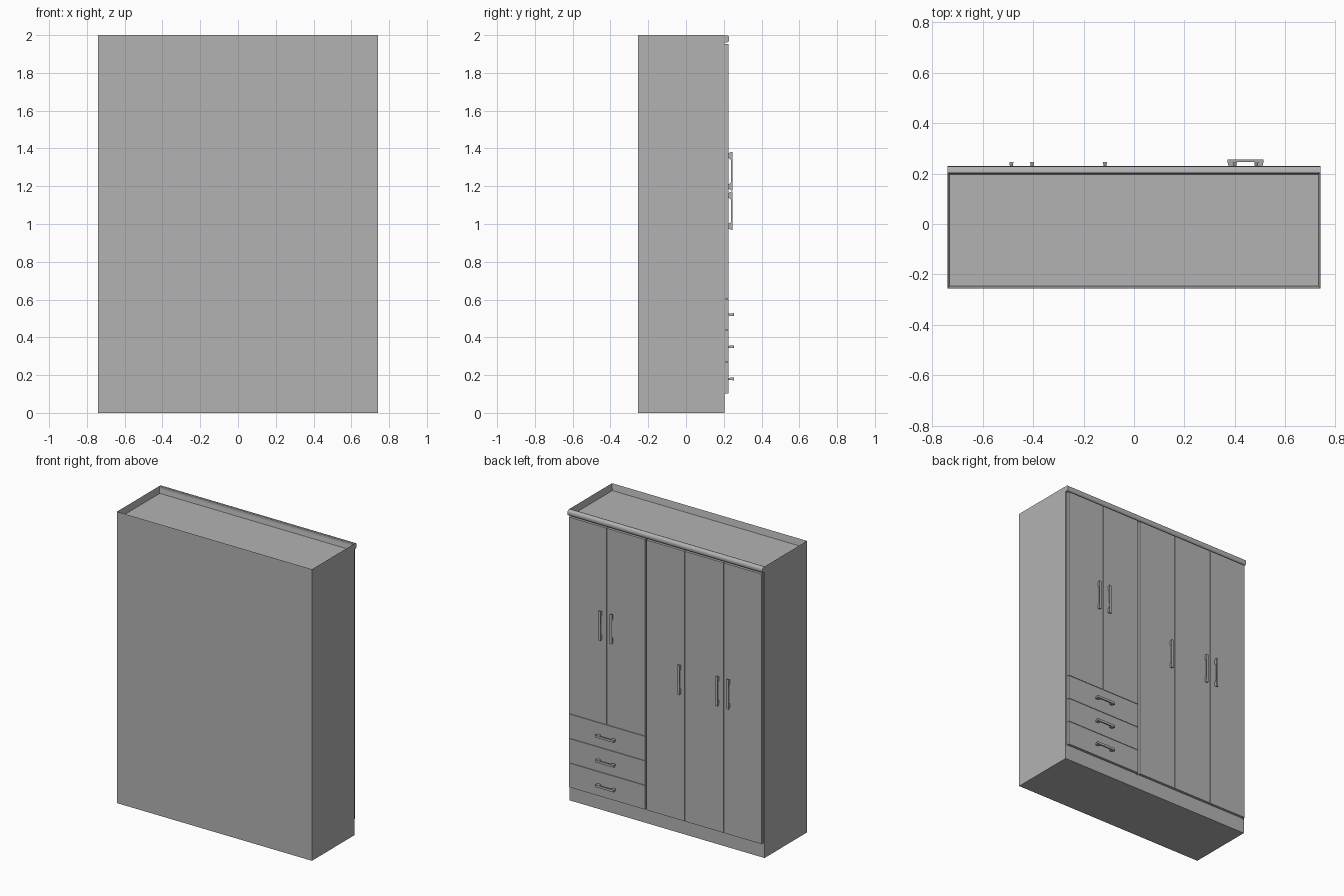
import bpy
import bmesh
from mathutils import Matrix, Vector

cube = bpy.data.objects.get("Cube")
if cube:
    bpy.data.objects.remove(cube, do_unlink=True)

grey = bpy.data.materials.new("wardrobe_grey")
grey.use_nodes = True
grey.diffuse_color = (0.45, 0.45, 0.45, 1)
grey.node_tree.nodes["Principled BSDF"].inputs["Base Color"].default_value = (0.45, 0.45, 0.45, 1)

HALF_W, BACK, FACE, DOOR_FACE = 0.74, -0.255, 0.205, 0.226


def finish(name, bm):
    bmesh.ops.recalc_face_normals(bm, faces=bm.faces)
    mesh = bpy.data.meshes.new(name)
    bm.to_mesh(mesh)
    bm.free()
    mesh.materials.append(grey)
    obj = bpy.data.objects.new(name, mesh)
    bpy.context.collection.objects.link(obj)
    return obj


def box(name, x, y, z):
    bm = bmesh.new()
    size = [b - a for a, b in (x, y, z)]
    mid = [(a + b) / 2 for a, b in (x, y, z)]
    bmesh.ops.create_cube(bm, size=1, matrix=Matrix.Translation(mid) @ Matrix.Diagonal((*size, 1)))
    return finish(name, bm)


def extrude(bm, points, offset):
    face = bm.faces.new([bm.verts.new(p) for p in points])
    new = bmesh.ops.extrude_face_region(bm, geom=[face])["geom"]
    bmesh.ops.translate(bm, vec=offset, verts=[g for g in new if isinstance(g, bmesh.types.BMVert)])


# Carcass with a shallow open tray on top
carcass = box("carcass", (-HALF_W, HALF_W), (BACK, FACE), (0, 2))
bm = bmesh.new()
bm.from_mesh(carcass.data)
top = max(bm.faces, key=lambda f: f.calc_center_median().z)
bmesh.ops.inset_region(bm, faces=[top], thickness=0.012)
bmesh.ops.translate(bm, vec=(0, 0, -0.045), verts=top.verts)
bm.to_mesh(carcass.data)
bm.free()

# Rounded cornice along the top of the door side
bm = bmesh.new()
profile = [(FACE - 0.003, 1.999), (0.218, 1.999), (0.224, 1.996), (0.228, 1.989),
           (0.229, 1.98), (0.228, 1.971), (0.224, 1.964), (0.218, 1.961), (FACE - 0.003, 1.961)]
extrude(bm, [(-HALF_W, y, z) for y, z in profile], (2 * HALF_W, 0, 0))
cornice = finish("cornice", bm)
bpy.context.view_layer.objects.active = cornice
cornice.select_set(True)
bpy.ops.object.shade_smooth_by_angle(angle=0.7)
cornice.select_set(False)

# Doors and drawer fronts, separated by narrow gaps
DOOR_Y = (FACE + 0.003, DOOR_FACE)
GAP = 0.0015
for name, x0, x1, z0 in [("upper_door_left", 0.444, 0.732, 0.605),
                         ("upper_door_right", 0.153, 0.444, 0.605),
                         ("tall_door_centre", -0.148, 0.143, 0.1),
                         ("tall_door_inner", -0.444, -0.148, 0.1),
                         ("tall_door_outer", -0.732, -0.444, 0.1)]:
    box(name, (x0 + GAP, x1 - GAP), DOOR_Y, (z0 + GAP, 1.954))
for i in range(3):
    z = 0.1 + i * 0.1683
    box(f"drawer_front_{i + 1}", (0.153 + GAP, 0.732 - GAP), DOOR_Y, (z + GAP, z + 0.1683 - GAP))

# Thin backing strips that carry the doors
for name, x in [("side_strip_left", 0.728), ("divider_strip", 0.148), ("side_strip_right", -0.728)]:
    box(name, (x - 0.008, x + 0.008), (FACE - 0.002, DOOR_Y[0] + 0.0005), (0.1, 1.954))


def handle(name, x, z, half, depth, vertical):
    """Bridge handle: slim flared bar on two feet that taper towards the door."""
    bm = bmesh.new()
    # side outline along the bar (u) and away from the door (d), half mirrored
    right = [(half * 0.92, 0), (half, depth * 0.75), (half, depth)]
    inner = [(half * 0.55, depth * 0.68), (half * 0.62, depth * 0.5), (half * 0.68, 0)]
    outline = right + [(-u, d) for u, d in reversed(right)]
    outline += [(-u, d) for u, d in reversed(inner)] + inner
    # the order above runs foot, bar top, far foot, then back under the bridge
    extrude(bm, [(u, d, -1) for u, d in outline], (0, 0, 2))
    for v in bm.verts:
        u, d, side = v.co
        width = 0.008 if abs(u) > half * 0.6 else 0.0065
        width *= 0.65 + 0.35 * d / depth
        w = width * side
        v.co = Vector((w, d, u)) if vertical else Vector((u, d, w))
    bmesh.ops.translate(bm, vec=(x, DOOR_FACE - 0.001, z), verts=bm.verts)
    return finish(name, bm)


for name, x, z in [("upper_handle_left", 0.485, 1.28), ("upper_handle_right", 0.4, 1.28),
                   ("centre_handle", -0.115, 1.07), ("tall_handle_inner", -0.404, 1.07),
                   ("tall_handle_outer", -0.486, 1.07)]:
    handle(name, x, z, 0.102, 0.02, True)
for i in range(3):
    handle(f"drawer_handle_{i + 1}", 0.442, 0.18 + i * 0.17, 0.072, 0.03, False)
